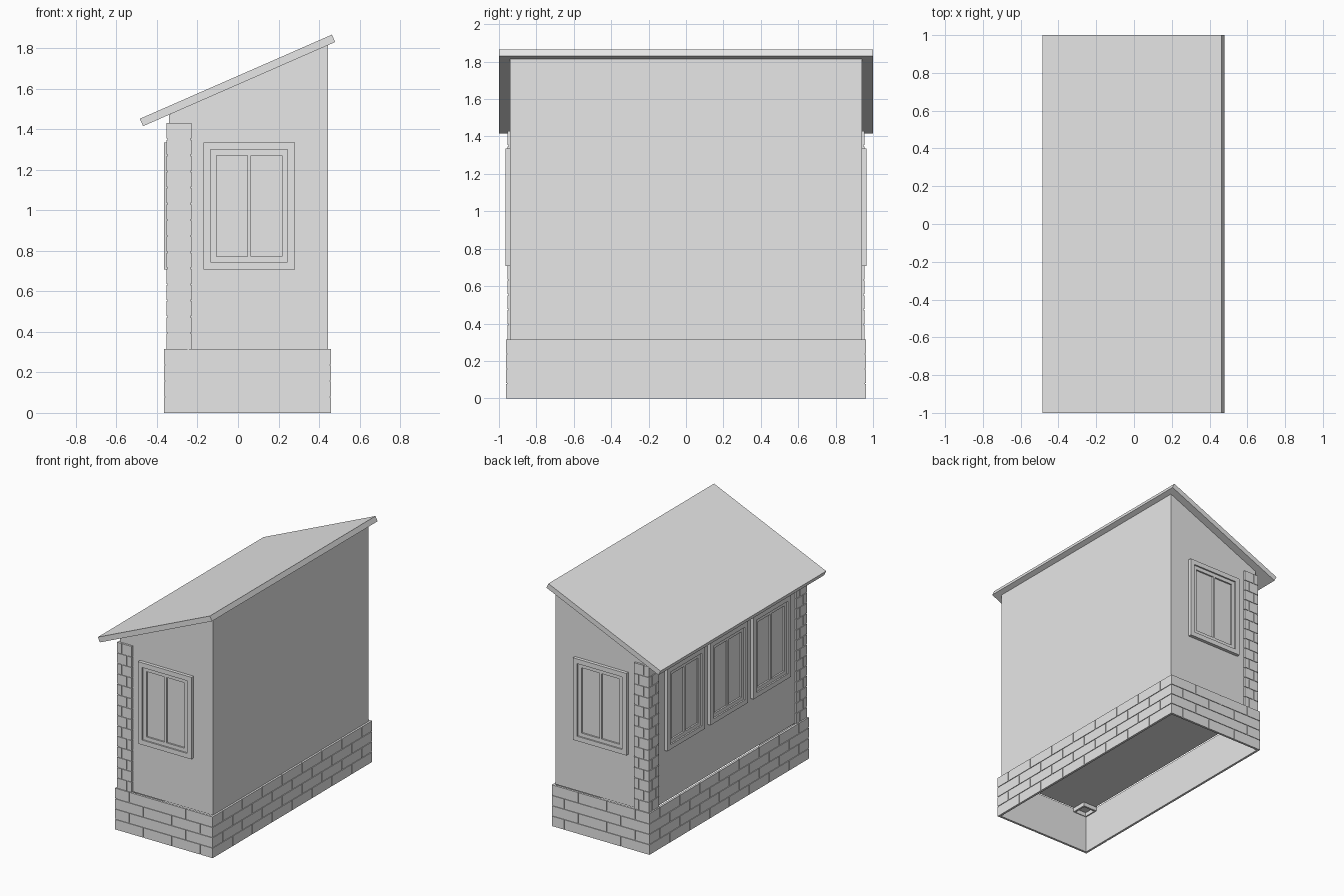
import bpy
import bmesh
from math import pi

if "Cube" in bpy.data.objects:
    bpy.data.objects.remove(bpy.data.objects["Cube"], do_unlink=True)

# Single plain finish
grey = bpy.data.materials.new("plain_grey")
grey.use_nodes = True
grey.diffuse_color = (0.8, 0.8, 0.8, 1)
grey.node_tree.nodes["Principled BSDF"].inputs["Base Color"].default_value = (0.8, 0.8, 0.8, 1)


def finish(name, bm, location=(0, 0, 0), turn=0.0):
    bmesh.ops.recalc_face_normals(bm, faces=bm.faces[:])
    mesh = bpy.data.meshes.new(name)
    bm.to_mesh(mesh)
    bm.free()
    mesh.materials.append(grey)
    obj = bpy.data.objects.new(name, mesh)
    obj.location = location
    obj.rotation_euler.z = turn
    bpy.context.collection.objects.link(obj)
    return obj


def box(bm, x0, x1, y0, y1, z0, z1):
    verts = bmesh.ops.create_cube(bm, size=1)["verts"]
    for v in verts:
        v.co.x = x1 if v.co.x > 0 else x0
        v.co.y = y1 if v.co.y > 0 else y0
        v.co.z = z1 if v.co.z > 0 else z0


def prism(name, profile, y):
    """Extrude an x-z profile from -y to y."""
    bm = bmesh.new()
    face = bm.faces.new([bm.verts.new((px, -y, pz)) for px, pz in profile])
    new = bmesh.ops.extrude_face_region(bm, geom=[face])["geom"]
    for v in new:
        if isinstance(v, bmesh.types.BMVert):
            v.co.y = y
    return finish(name, bm)


def ring(bm, x0, x1, y0, y1, z0, z1, t):
    """Four thin upright walls around an open rectangle."""
    box(bm, x0, x1, y0, y0 + t, z0, z1)
    box(bm, x0, x1, y1 - t, y1, z0, z1)
    box(bm, x0, x0 + t, y0 + t, y1 - t, z0, z1)
    box(bm, x1 - t, x1, y0 + t, y1 - t, z0, z1)


def spans(a, b, length, shift):
    """Running-bond brick spans between a and b."""
    cuts = [a]
    p = a + length * (0.5 if shift else 1)
    while p < b - length * 0.2:
        cuts.append(p)
        p += length
    cuts.append(b)
    last = len(cuts) - 2
    for i in range(last + 1):
        yield (cuts[i] + (GAP if i else 0), cuts[i + 1] - (GAP if i < last else 0))


GAP = 0.003     # half of a mortar joint
PROUD = 0.005   # brick relief


def brickwork(bm, x0, x1, y0, y1, z0, z1, rows, length):
    """Courses of bricks over the four sides of a block."""
    h = (z1 - z0) / rows
    for r in range(rows):
        low = z0 + r * h + (GAP if r else 0)
        high = z0 + (r + 1) * h - (GAP if r < rows - 1 else 0)
        for a, b in spans(x0, x1, length, r % 2):
            box(bm, a, b, y0, y0 + PROUD, low, high)
            box(bm, a, b, y1 - PROUD, y1, low, high)
        for a, b in spans(y0, y1, length, r % 2):
            box(bm, x0, x0 + PROUD, a, b, low, high)
            box(bm, x1 - PROUD, x1, a, b, low, high)


# Main body, following the roof slope
BASE_TOP = 0.315
FRONT, LOW_X, HIGH_X = 0.94, -0.34, 0.445
prism("house_body", [(LOW_X, BASE_TOP), (HIGH_X, BASE_TOP), (HIGH_X, 1.815), (LOW_X, 1.471)], FRONT)

# Sloping roof slab
prism("roof", [(-0.468, 1.415), (0.48, 1.83), (0.463, 1.866), (-0.485, 1.451)], 1.0)

# Open brick plinth
bm = bmesh.new()
px0, px1, py = -0.365, 0.46, 0.963
ring(bm, px0 + PROUD, px1 - PROUD, -py + PROUD, py - PROUD, 0, BASE_TOP, 0.012)
brickwork(bm, px0, px1, -py, py, 0, BASE_TOP, 4, 0.24)
finish("brick_plinth", bm)

# Brick corner piers on the low side, with a hollow foot
for side, name in ((-1, "front_corner_pier"), (1, "back_corner_pier")):
    bm = bmesh.new()
    x0, x1 = -0.354, -0.23
    y0, y1 = sorted((side * 0.955, side * 0.83))
    box(bm, x0 + PROUD, x1 - PROUD, y0 + PROUD, y1 - PROUD, BASE_TOP, 1.43)
    brickwork(bm, x0, x1, y0, y1, BASE_TOP, 1.43, 14, 0.085)
    ring(bm, x0, x1, y0, y1, BASE_TOP - 0.03, BASE_TOP, 0.015)
    finish(name, bm)


def frame(bm, half, z0, z1, width, depth):
    """Rectangular border standing proud of the wall."""
    box(bm, -half, half, -depth, 0, z0, z0 + width)
    box(bm, -half, half, -depth, 0, z1 - width, z1)
    for s in (-1, 1):
        a, b = sorted((s * half, s * (half - width)))
        box(bm, a, b, -depth, 0, z0 + width, z1 - width)


def window(name, location, turn):
    bm = bmesh.new()
    frame(bm, 0.226, 0.708, 1.335, 0.036, 0.025)      # outer casing
    frame(bm, 0.19, 0.744, 1.299, 0.028, 0.014)       # sash
    box(bm, -0.008, 0.008, -0.014, 0, 0.772, 1.271)   # centre bar
    box(bm, -0.162, 0.162, -0.002, 0, 0.772, 1.271)   # panes
    finish(name, bm, location, turn)


# Windows: one on each end, three along the low side
window("front_window", (0.055, -FRONT, 0), 0)
window("back_window", (0.055, FRONT, 0), pi)
for i in range(3):
    window(f"side_window_{i + 1}", (LOW_X, 0.52 * (i - 1), 0), -pi / 2)
